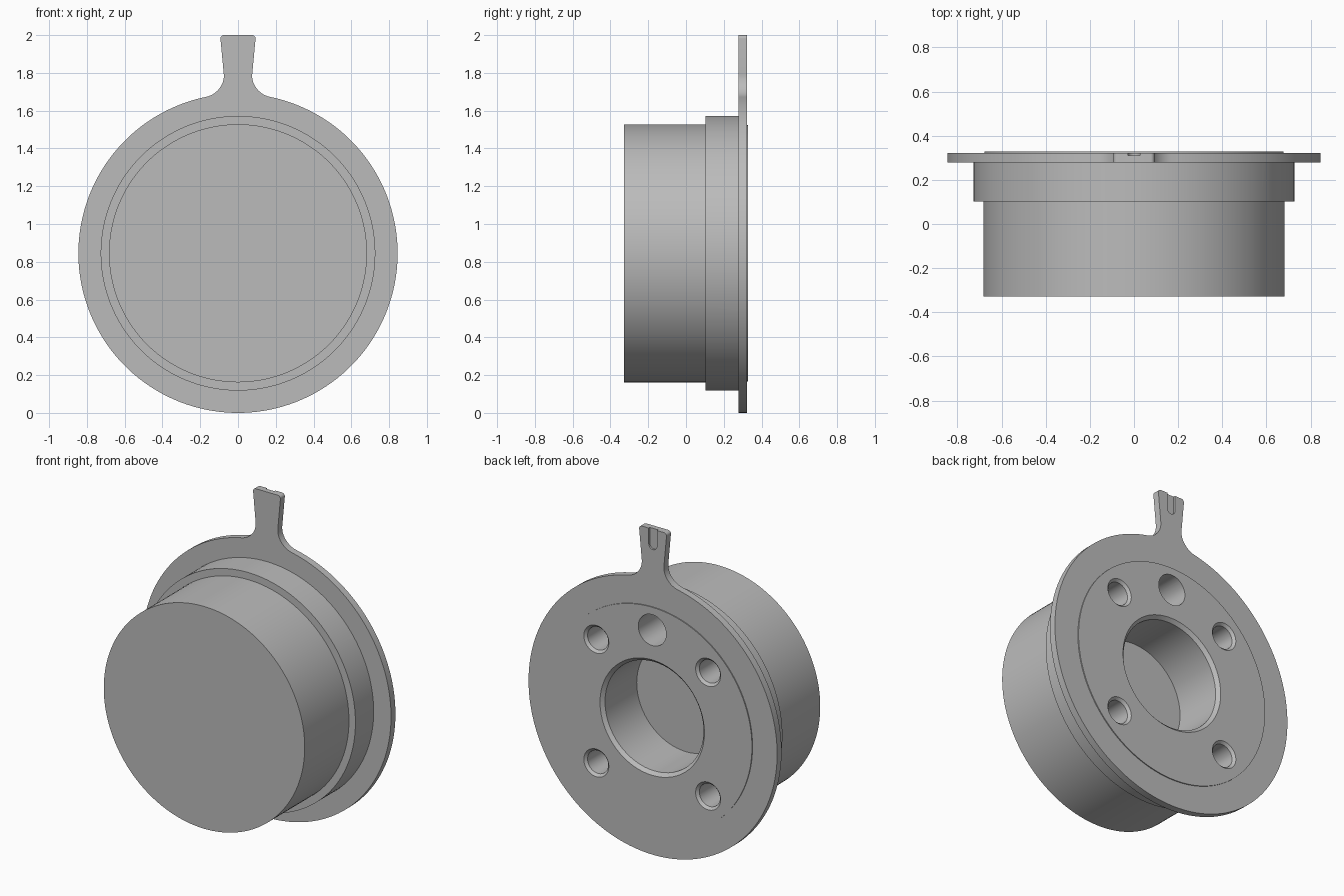
import bpy, bmesh, math
from mathutils import Vector, geometry

CZ = 0.845            # height of the main axis
FLANGE_R = 0.845
BACK = 0.328          # y of the raised back face

if "Cube" in bpy.data.objects:
    bpy.data.objects.remove(bpy.data.objects["Cube"], do_unlink=True)

grey = bpy.data.materials.new("plain grey")
grey.use_nodes = True
colour = (0.5, 0.5, 0.5, 1)
grey.diffuse_color = colour
grey.node_tree.nodes["Principled BSDF"].inputs["Base Color"].default_value = colour


def finish(bm, name):
    bmesh.ops.remove_doubles(bm, verts=bm.verts, dist=1e-5)
    bmesh.ops.recalc_face_normals(bm, faces=bm.faces)
    mesh = bpy.data.meshes.new(name)
    bm.to_mesh(mesh)
    bm.free()
    mesh.materials.append(grey)
    obj = bpy.data.objects.new(name, mesh)
    bpy.context.collection.objects.link(obj)
    return obj


def lathe(name, profile, x=0, z=CZ, steps=144):
    """Revolve (radius, y) points around an axis parallel to y."""
    bm = bmesh.new()
    verts = [bm.verts.new((x + r, y, z)) for r, y in profile]
    edges = [bm.edges.new(pair) for pair in zip(verts, verts[1:])]
    bmesh.ops.spin(bm, geom=verts + edges, cent=(x, 0, z), axis=(0, 1, 0),
                   angle=math.tau, steps=steps)
    return finish(bm, name)


def plate(name, outline, y0, y1):
    """Extrude an (x, z) outline along y."""
    bm = bmesh.new()
    face = bm.faces.new([bm.verts.new((x, y0, z)) for x, z in outline])
    ext = bmesh.ops.extrude_face_region(bm, geom=[face])["geom"]
    bmesh.ops.translate(bm, vec=(0, y1 - y0, 0),
                        verts=[v for v in ext if isinstance(v, bmesh.types.BMVert)])
    return finish(bm, name)


def combine(target, other, operation):
    mod = target.modifiers.new(operation.lower(), "BOOLEAN")
    mod.operation = operation
    mod.solver = "EXACT"
    mod.object = other
    bpy.context.view_layer.objects.active = target
    bpy.ops.object.modifier_apply(modifier=mod.name)
    bpy.data.objects.remove(other, do_unlink=True)


def hole(x, z, radius, chamfer, floor):
    profile = [(0, floor), (radius, floor)]
    if chamfer:
        profile += [(radius, BACK - chamfer), (radius + chamfer, BACK)]
        radius += chamfer
    profile += [(radius, BACK + 0.05), (0, BACK + 0.05)]
    return lathe("hole_cutter", profile, x, z, 64)


# Stepped drum with a slightly raised back face
body = lathe("stepped_housing", [(0, -BACK), (0.683, -BACK), (0.683, 0.102), (0.727, 0.102),
                                 (0.727, 0.3), (0.678, 0.3), (0.678, BACK), (0, BACK)])

# Flange with a flared tab: right half of the outline, then mirrored
foot_x = 0.17
start = math.asin(foot_x / FLANGE_R)
half = [(FLANGE_R * math.sin(a), CZ + FLANGE_R * math.cos(a))
        for a in (math.pi + (start - math.pi) * i / 90 for i in range(91))]
foot = Vector((*half[-1], 0))
neck = Vector((0.075, 1.79, 0))
corner = Vector((0.069, 1.694, 0))
fillet = geometry.interpolate_bezier(foot, foot.lerp(corner, 0.56),
                                     neck.lerp(corner, 0.56), neck, 14)
half += [(p.x, p.y) for p in fillet[1:]]
half += [(0.075 + 0.018 * math.cos(a), 1.982 + 0.018 * math.sin(a))
         for a in (math.pi / 2 * i / 6 for i in range(7))]
half[0] = (0, 0)
outline = half + [(-x, z) for x, z in reversed(half[1:])]
flange = plate("flange", outline, 0.279, 0.322)
combine(body, flange, "UNION")

# Central pocket, bolt holes and the larger top hole
combine(body, hole(0, CZ, 0.335, 0.02, 0.0), "DIFFERENCE")
for sx in (-1, 1):
    for sz in (-1, 1):
        combine(body, hole(sx * 0.38, CZ + sz * 0.38, 0.07, 0.015, 0.0), "DIFFERENCE")
combine(body, hole(0, CZ + 0.538, 0.095, 0, 0.0), "DIFFERENCE")

# Round-ended groove on the back of the tab
w = 0.028
groove = [(w * math.cos(a), 1.903 + w * math.sin(a))
          for a in (math.pi + math.pi * i / 16 for i in range(17))]
groove += [(w, 2.05), (-w, 2.05)]
combine(body, plate("groove_cutter", groove, 0.311, 0.36), "DIFFERENCE")

# Smooth the round walls, keep the rims sharp
bpy.ops.object.select_all(action="DESELECT")
body.select_set(True)
bpy.context.view_layer.objects.active = body
bpy.ops.object.shade_smooth_by_angle(angle=math.radians(30))
